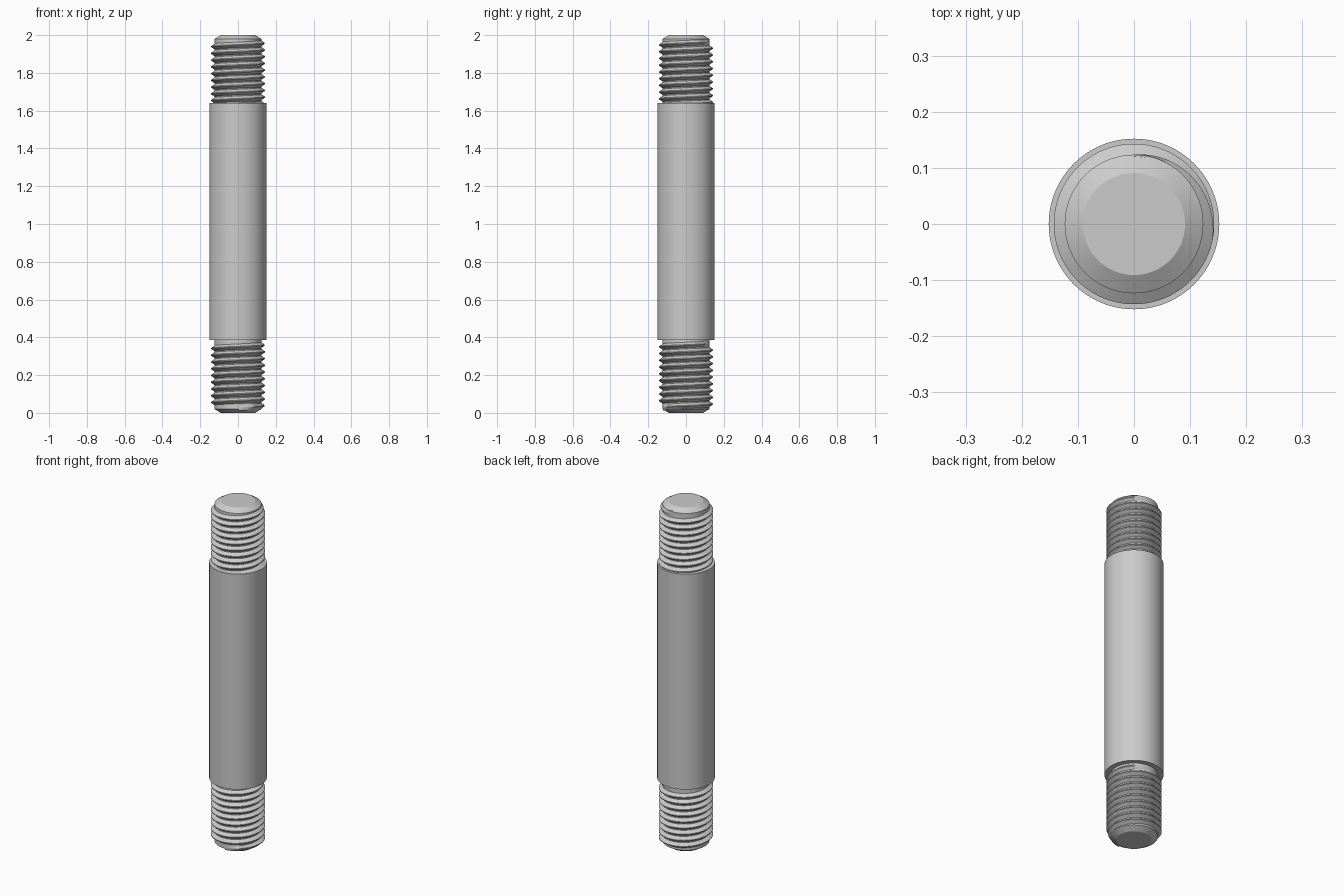
import bpy, bmesh, math

cube = bpy.data.objects.get("Cube")
if cube:
    bpy.data.objects.remove(cube, do_unlink=True)

STEEL = (0.6, 0.6, 0.6, 1)
steel = bpy.data.materials.new("steel_grey")
steel.use_nodes = True
steel.diffuse_color = STEEL
steel.node_tree.nodes["Principled BSDF"].inputs["Base Color"].default_value = STEEL

SHANK_R, CORE_R, CREST_R, TIP_R = 0.152, 0.1235, 0.143, 0.091
SHANK_LOW, SHANK_HIGH, TOP = 0.387, 1.64, 2.0
CHAMFER, PITCH = 0.02, 0.0357
SIDES = 96


def finish(name, bm):
    """Turn a bmesh into a smooth shaded steel object."""
    bmesh.ops.recalc_face_normals(bm, faces=bm.faces)
    mesh = bpy.data.meshes.new(name)
    bm.to_mesh(mesh)
    bm.free()
    mesh.materials.append(steel)
    obj = bpy.data.objects.new(name, mesh)
    bpy.context.collection.objects.link(obj)
    bpy.ops.object.select_all(action='DESELECT')
    obj.select_set(True)
    bpy.context.view_layer.objects.active = obj
    bpy.ops.object.shade_smooth_by_angle(angle=math.radians(28))


def skin(bm, rings, closed):
    """Bridge a row of equal vertex rings and cap both ends."""
    count = len(rings[0])
    for a, b in zip(rings, rings[1:]):
        for i in range(count):
            j = (i + 1) % count
            bm.faces.new((a[i], a[j], b[j], b[i]))
    if closed:
        bm.faces.new(rings[0])
        bm.faces.new(rings[-1])


def lathe(name, profile):
    """Revolve (radius, height) points round the z axis."""
    bm = bmesh.new()
    angles = [math.tau * i / SIDES for i in range(SIDES)]
    rings = [[bm.verts.new((r * math.cos(a), r * math.sin(a), z)) for a in angles]
             for r, z in profile]
    skin(bm, rings, True)
    finish(name, bm)


def thread(name, z_end, turns, fade_start):
    """Right-hand ridge whose upper end fades out at the back."""
    bm = bmesh.new()
    steps = round(turns * SIDES)
    fade = 0.28 * SIDES
    sunk = CORE_R - 0.003
    rings = []
    for k in range(steps + 1):
        turn = (k - steps) / SIDES
        angle = math.pi / 2 + math.tau * turn
        z = z_end + PITCH * turn
        grow = min(1, (steps - k) / fade)
        if fade_start:
            grow = min(grow, k / fade)
        crest = CORE_R + (CREST_R - CORE_R) * grow
        section = ((sunk, -0.48), (crest, -0.0625), (crest, 0.0625), (sunk, 0.48))
        rings.append([bm.verts.new((r * math.cos(angle), r * math.sin(angle), z + h * PITCH))
                      for r, h in section])
    skin(bm, rings, True)
    finish(name, bm)


# Plain thick shank
lathe("shank", [(SHANK_R, SHANK_LOW), (SHANK_R, SHANK_HIGH)])

# Chamfered cores at both ends, seated in the shank
lathe("lower_core", [(TIP_R, 0), (CORE_R, CHAMFER), (CORE_R, SHANK_LOW + 0.01)])
lathe("upper_core", [(CORE_R, SHANK_HIGH - 0.01), (CORE_R, TOP - CHAMFER), (TIP_R, TOP)])

# Helical threads
thread("lower_thread", 0.368, 9.5, True)
thread("upper_thread", 1.966, 9.5, False)
